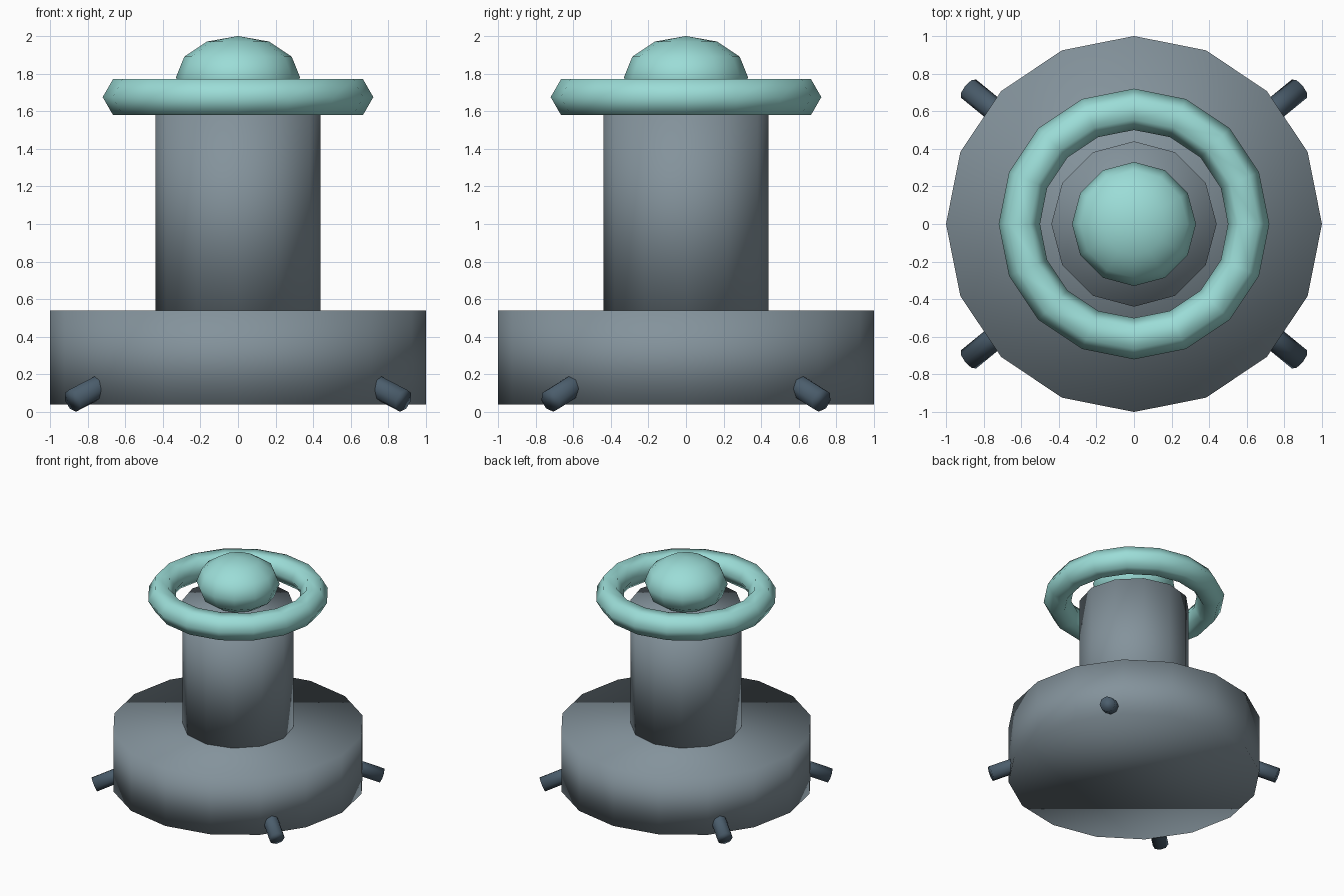
import bpy
import math
from mathutils import Vector

cube = bpy.data.objects.get("Cube")
if cube:
    bpy.data.objects.remove(cube, do_unlink=True)


def material(name, color):
    m = bpy.data.materials.new(name)
    m.use_nodes = True
    m.diffuse_color = (*color, 1)
    m.node_tree.nodes["Principled BSDF"].inputs["Base Color"].default_value = (*color, 1)
    return m


def finish(name, mat):
    """Name, colour and smooth the newest object."""
    ob = bpy.context.object
    ob.name = name
    ob.data.materials.append(mat)
    bpy.ops.object.shade_smooth()
    return ob


def cylinder(name, mat, radius, start, end, sides):
    """Cylinder running between two points."""
    start, end = Vector(start), Vector(end)
    axis = end - start
    bpy.ops.mesh.primitive_cylinder_add(
        vertices=sides, radius=radius, depth=axis.length,
        location=(start + end) / 2,
        rotation=axis.to_track_quat('Z', 'Y').to_euler())
    return finish(name, mat)


grey = material("blue grey", (0.23, 0.29, 0.33))
slate = material("dark slate", (0.07, 0.11, 0.15))
teal = material("pale teal", (0.33, 0.72, 0.68))

# Wide base and central column
cylinder("base", grey, 1.0, (0, 0, 0.04), (0, 0, 0.54), 16)
cylinder("column", grey, 0.44, (0, 0, 0.54), (0, 0, 1.61), 12)

# Floating ring around the column top
bpy.ops.mesh.primitive_torus_add(
    major_segments=16, minor_segments=6, major_radius=0.61,
    minor_radius=0.11, location=(0, 0, 1.675))
finish("ring", teal)

# Flattened dome
bpy.ops.mesh.primitive_uv_sphere_add(
    segments=12, ring_count=6, radius=1, location=(0, 0, 1.78))
bpy.context.object.scale = (0.33, 0.33, 0.22)
finish("dome", teal)

# Four pegs slanting down and outward from the base
tip = Vector((0.88, 0.72, 0.06))
root = tip - Vector((0.77, 0.63, -0.4)) * 0.36
for sx, side in ((1, "left"), (-1, "right")):
    for sy, end in ((-1, "front"), (1, "back")):
        flip = Vector((sx, sy, 1))
        cylinder(f"{end}_{side}_peg", slate, 0.063, root * flip, tip * flip, 8)
